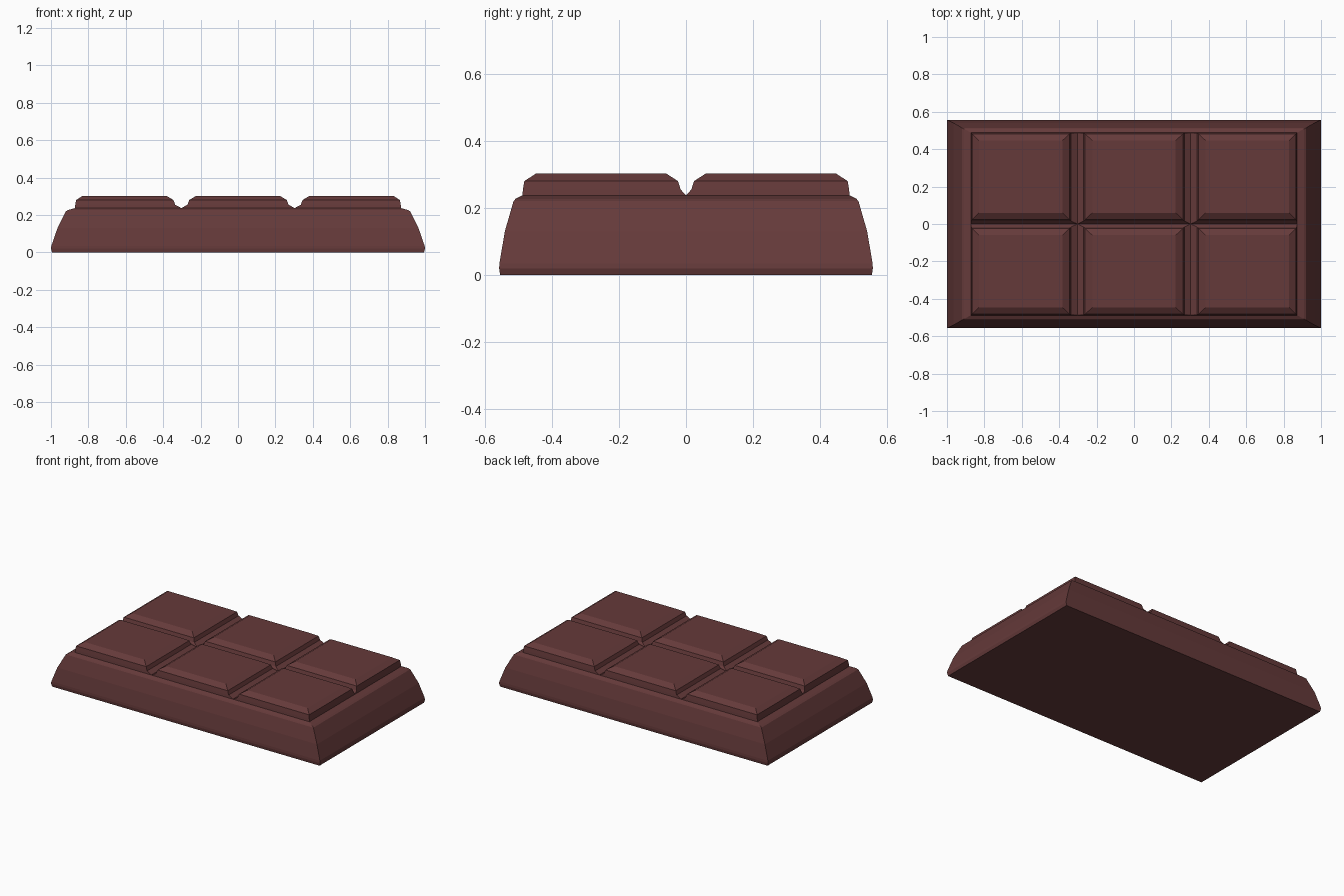
import bpy
import bmesh

cube = bpy.data.objects.get("Cube")
if cube:
    bpy.data.objects.remove(cube, do_unlink=True)

# One dark brown colour for the whole bar
brown = bpy.data.materials.new("dark_brown")
brown.use_nodes = True
colour = (0.13, 0.042, 0.042, 1)
brown.diffuse_color = colour
brown.node_tree.nodes["Principled BSDF"].inputs["Base Color"].default_value = colour


def loft(name, levels):
    """Closed solid through rectangles given as (x0, x1, y0, y1, z)."""
    bm = bmesh.new()
    rings = []
    for x0, x1, y0, y1, z in levels:
        corners = ((x0, y0), (x1, y0), (x1, y1), (x0, y1))
        rings.append([bm.verts.new((x, y, z)) for x, y in corners])
    for low, high in zip(rings, rings[1:]):
        for i in range(4):
            j = (i + 1) % 4
            bm.faces.new((low[i], low[j], high[j], high[i]))
    bm.faces.new(rings[0][::-1])
    bm.faces.new(rings[-1])
    mesh = bpy.data.meshes.new(name)
    bm.to_mesh(mesh)
    bm.free()
    mesh.materials.append(brown)
    obj = bpy.data.objects.new(name, mesh)
    bpy.context.collection.objects.link(obj)
    return obj


# Base slab: curved sides, narrow ledge on top
slab_profile = [(0.994, 0.554, 0), (1, 0.557, 0.02), (0.998, 0.556, 0.035),
                (0.965, 0.54, 0.13), (0.92, 0.514, 0.22),
                (0.908, 0.508, 0.227), (0.872, 0.488, 0.237)]
loft("base_slab", [(-x, x, -y, y, z) for x, y, z in slab_profile])

# Raised pieces: inset per height, towards a groove or the outer rim
heights = [0.22, 0.237, 0.255, 0.28, 0.303]
rim = [0, 0, 0.002, 0.006, 0.042]
groove_x = [0, 0, 0.033, 0.042, 0.08]
groove_y = [0, 0, 0.016, 0.024, 0.06]
columns = {"right": (-0.872, -0.303, rim, groove_x),
           "middle": (-0.303, 0.303, groove_x, groove_x),
           "left": (0.303, 0.872, groove_x, rim)}
rows = {"front": (-0.488, 0, rim, groove_y),
        "back": (0, 0.488, groove_y, rim)}

for row, (y0, y1, front_in, back_in) in rows.items():
    for column, (x0, x1, low_in, high_in) in columns.items():
        loft(f"{row}_{column}_piece",
             [(x0 + a, x1 - b, y0 + c, y1 - d, z) for a, b, c, d, z
              in zip(low_in, high_in, front_in, back_in, heights)])
